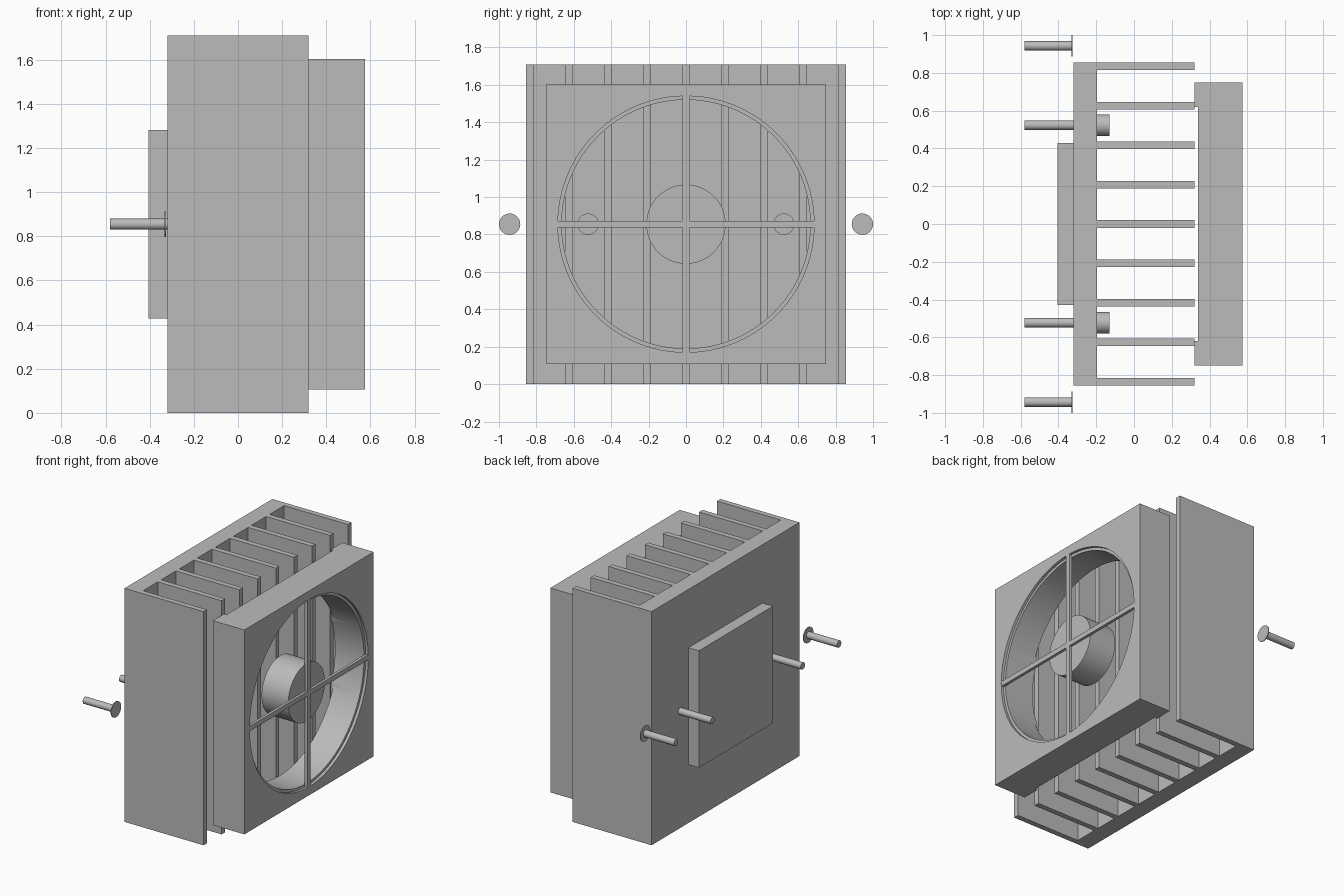
import bpy
import math
from mathutils import Vector

if "Cube" in bpy.data.objects:
    bpy.data.objects.remove(bpy.data.objects["Cube"], do_unlink=True)

grey = bpy.data.materials.new("plain grey")
grey.use_nodes = True
grey.diffuse_color = (0.5, 0.5, 0.5, 1)
grey.node_tree.nodes["Principled BSDF"].inputs["Base Color"].default_value = (0.5, 0.5, 0.5, 1)

MID = 0.855   # height of the fan axis and the screws


def finish(obj, name):
    obj.name = name
    obj.data.name = name
    obj.data.materials.clear()
    obj.data.materials.append(grey)
    return obj


def box(name, x, y, z):
    """Box from three (low, high) ranges."""
    lo, hi = Vector((x[0], y[0], z[0])), Vector((x[1], y[1], z[1]))
    bpy.ops.mesh.primitive_cube_add(size=1, location=(lo + hi) / 2)
    obj = bpy.context.object
    obj.scale = hi - lo
    bpy.ops.object.transform_apply(location=False, rotation=False, scale=True)
    return finish(obj, name)


def rod(name, x, radius, y=0.0, sides=32):
    """Cylinder along x at the axis height."""
    bpy.ops.mesh.primitive_cylinder_add(
        vertices=sides, radius=radius, depth=x[1] - x[0],
        location=((x[0] + x[1]) / 2, y, MID), rotation=(0, math.pi / 2, 0))
    bpy.ops.object.shade_smooth_by_angle(angle=math.radians(30))
    return finish(bpy.context.object, name)


def cut(obj, cutter):
    mod = obj.modifiers.new("cut", "BOOLEAN")
    mod.operation = "DIFFERENCE"
    mod.solver = "EXACT"
    mod.object = cutter
    bpy.ops.object.select_all(action="DESELECT")
    bpy.context.view_layer.objects.active = obj
    obj.select_set(True)
    bpy.ops.object.modifier_apply(modifier=mod.name)
    bpy.data.objects.remove(cutter, do_unlink=True)


# Heat sink: base plate and nine fins
box("heat_sink_base", (-0.32, -0.197), (-MID, MID), (0, 2 * MID))
for i in range(9):
    y = (i - 4) * 0.2088
    box(f"fin_{i + 1}", (-0.2, 0.32), (y - 0.02, y + 0.02), (0, 2 * MID))

# Square contact plate on the back of the base
box("contact_plate", (-0.405, -0.32), (-0.428, 0.428), (MID - 0.428, MID + 0.428))

# Fan frame: rear channel, bore, and shallow step at the rim
frame = box("fan_frame", (0.32, 0.575), (-0.748, 0.748), (MID - 0.748, MID + 0.748))
cut(frame, box("channel_cutter", (0.2, 0.34), (-0.62, 0.62), (-0.5, 2.2)))
cut(frame, rod("bore_cutter", (0.2, 0.7), 0.665, sides=96))
cut(frame, rod("rim_cutter", (0.555, 0.7), 0.685, sides=96))
bpy.ops.object.shade_smooth_by_angle(angle=math.radians(30))

# Hub and the crossed bars that carry it
rod("fan_hub", (0.34, 0.555), 0.212, sides=64)
box("vertical_bar", (0.553, 0.575), (-0.018, 0.018), (MID - 0.688, MID + 0.688))
for side, sign in (("left", 1), ("right", -1)):
    box(f"{side}_bar", (0.553, 0.574), sorted((sign * 0.018, sign * 0.688)),
        (MID - 0.018, MID + 0.018))

# Screws: two through the base, two loose beside it
for side, sign in (("back", 1), ("front", -1)):
    rod(f"{side}_inner_screw_shaft", (-0.58, -0.15), 0.025, sign * 0.523)
    rod(f"{side}_inner_screw_head", (-0.197, -0.13), 0.057, sign * 0.523)
    rod(f"{side}_outer_screw_shaft", (-0.58, -0.329), 0.025, sign * 0.943)
    rod(f"{side}_outer_screw_head", (-0.332, -0.326), 0.057, sign * 0.943)
